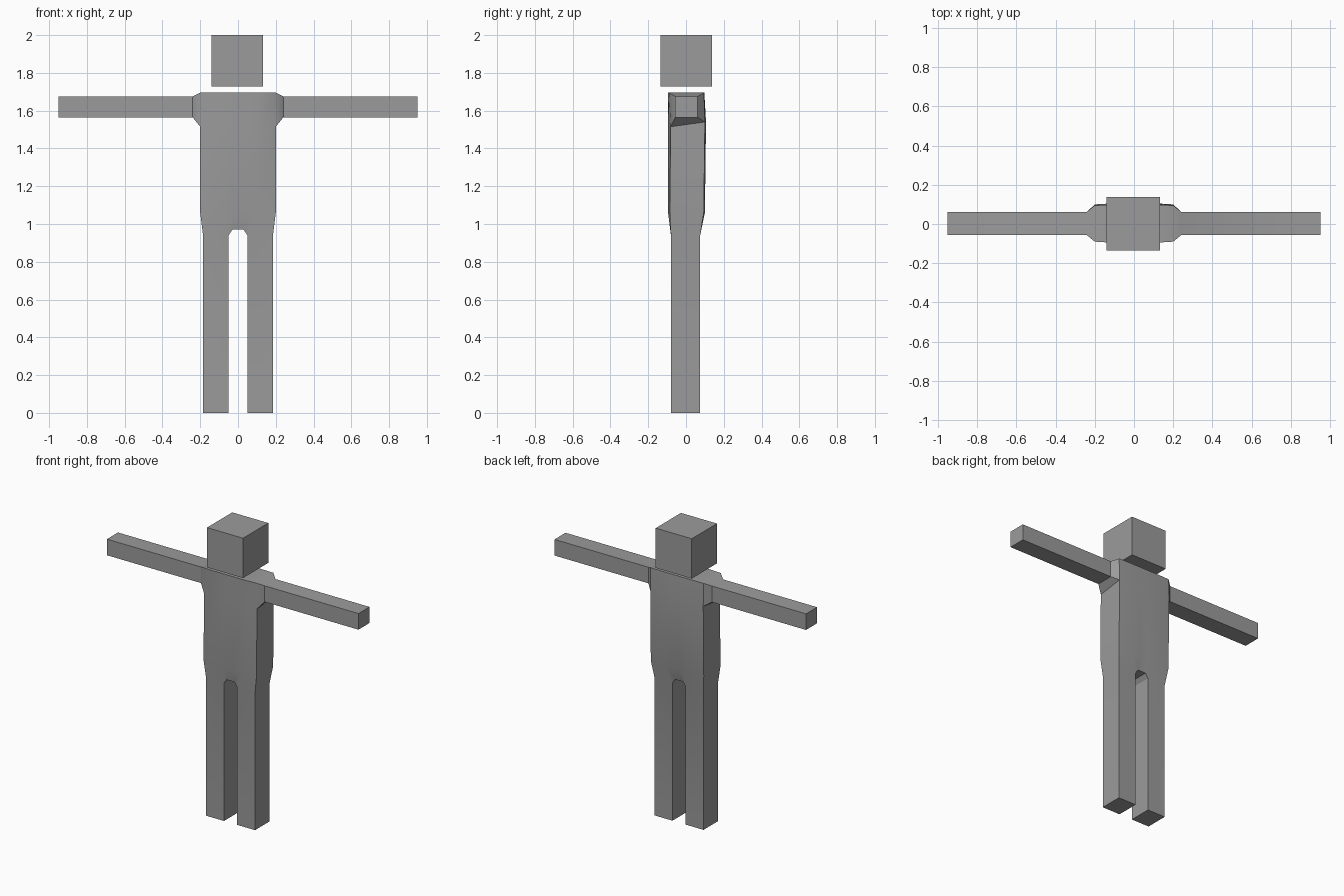
import bpy, bmesh, math

cube = bpy.data.objects.get("Cube")
if cube:
    bpy.data.objects.remove(cube, do_unlink=True)

# Single grey material
grey = bpy.data.materials.new("plain grey")
grey.use_nodes = True
GREY = (0.33, 0.33, 0.33, 1)
grey.diffuse_color = GREY
grey.node_tree.nodes["Principled BSDF"].inputs["Base Color"].default_value = GREY


def make_object(bm, name):
    bmesh.ops.recalc_face_normals(bm, faces=bm.faces[:])
    mesh = bpy.data.meshes.new(name)
    bm.to_mesh(mesh)
    bm.free()
    mesh.materials.append(grey)
    obj = bpy.data.objects.new(name, mesh)
    bpy.context.collection.objects.link(obj)
    return obj


def extend(bm, ring, *sections):
    """Bridge a four-vertex ring through further sections and cap the end."""
    for section in sections:
        new = [bm.verts.new(p) for p in section]
        for i in range(4):
            j = (i + 1) % 4
            bm.faces.new((ring[i], ring[j], new[j], new[i]))
        ring = new
    bm.faces.new(ring)


# Torso rows, bottom to top:
# column x positions, (front edge y, z), front middle y, (back edge y, z), back middle y
ROWS = [
    ((.185, .05, .03), (-.08, .94), -.08, (.075, .94), .075),
    ((.20, .09, .03), (-.086, 1.06), -.095, (.094, 1.06), .10),
    ((.20, .10, .03), (-.081, 1.515), -.095, (.10, 1.54), .106),
    ((.20, .12, .03), (-.09, 1.695), -.095, (.095, 1.695), .097),
]
bm = bmesh.new()
front, back = [], []
for r, (xs, fe, fm, be, bk) in enumerate(ROWS):
    cols = [-x for x in xs] + list(reversed(xs))
    for grid, (edge_y, z), mid_y in ((front, fe, fm), (back, be, bk)):
        grid.append([bm.verts.new((x, edge_y if c in (0, 5) else mid_y,
                                   .97 if r == 0 and c in (2, 3) else z))
                     for c, x in enumerate(cols)])

# Front and back panels
for grid in (front, back):
    for r in range(3):
        for c in range(5):
            bm.faces.new((grid[r][c], grid[r][c + 1], grid[r + 1][c + 1], grid[r + 1][c]))

# Shoulder top and crotch
for c in range(5):
    bm.faces.new((front[3][c], front[3][c + 1], back[3][c + 1], back[3][c]))
for c in (1, 2, 3):
    bm.faces.new((front[0][c], front[0][c + 1], back[0][c + 1], back[0][c]))

# Flanks, shoulders and arms
for side, c in ((-1, 0), (1, 5)):
    for r in (0, 1):
        bm.faces.new((front[r][c], back[r][c], back[r + 1][c], front[r + 1][c]))
    sections = [[(side * x, y, z) for y, z in
                 ((-.057, 1.565), (.062, 1.565), (.062, 1.675), (-.057, 1.675))]
                for x in (.24, .95)]
    extend(bm, [front[2][c], back[2][c], back[3][c], front[3][c]], *sections)

# Legs
for c in (0, 4):
    ring = [front[0][c], front[0][c + 1], back[0][c + 1], back[0][c]]
    extend(bm, ring, [(v.co.x, v.co.y, 0) for v in ring])

body = make_object(bm, "body")
bpy.ops.object.select_all(action='DESELECT')
body.select_set(True)
bpy.context.view_layer.objects.active = body
bpy.ops.object.shade_smooth_by_angle(angle=math.radians(30))

# Floating cube head
bm = bmesh.new()
bmesh.ops.create_cube(bm, size=.272)
bmesh.ops.translate(bm, verts=bm.verts[:], vec=(-.004, .002, 1.864))
make_object(bm, "head")
